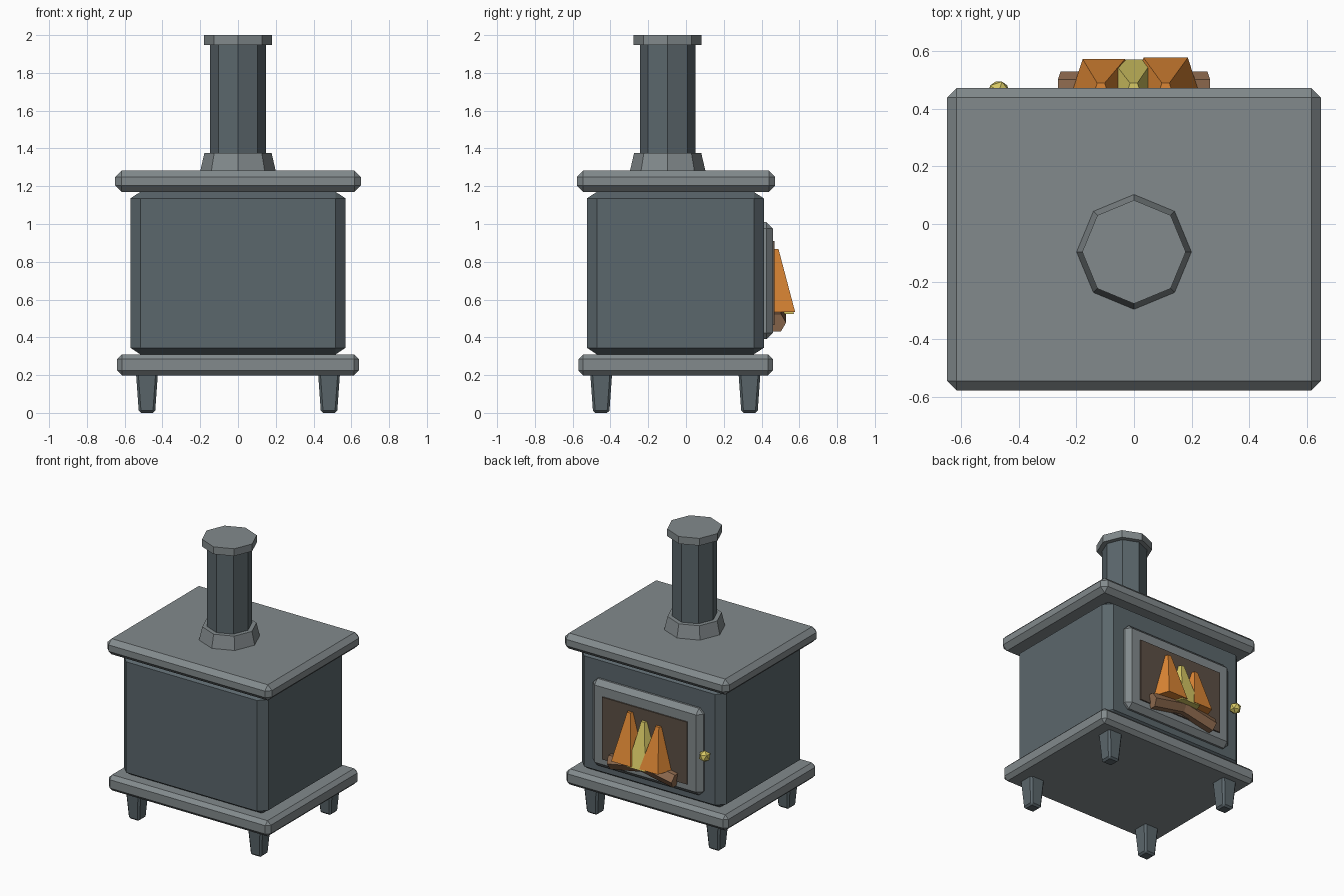
import bpy, bmesh, math
from mathutils import Matrix, Vector

cube = bpy.data.objects.get("Cube")
if cube:
    bpy.data.objects.remove(cube, do_unlink=True)


def material(name, rgb):
    m = bpy.data.materials.new(name)
    m.use_nodes = True
    m.diffuse_color = (*rgb, 1)
    m.node_tree.nodes["Principled BSDF"].inputs["Base Color"].default_value = (*rgb, 1)
    return m


dark_iron = material("dark iron", (0.105, 0.135, 0.15))
light_iron = material("light iron", (0.225, 0.255, 0.265))
soot = material("sooty brown", (0.11, 0.08, 0.06))
wood = material("log brown", (0.28, 0.15, 0.08))
orange = material("flame orange", (0.72, 0.24, 0.035))
yellow = material("flame yellow", (0.68, 0.58, 0.13))


def finish(name, bm, mat):
    bmesh.ops.recalc_face_normals(bm, faces=bm.faces)
    mesh = bpy.data.meshes.new(name)
    bm.to_mesh(mesh)
    bm.free()
    mesh.materials.append(mat)
    obj = bpy.data.objects.new(name, mesh)
    bpy.context.collection.objects.link(obj)
    return obj


def box(name, lo, hi, mat, bevel=0, taper=1, squash=1):
    """Chamfered box; taper narrows the foot, squash flattens the chamfer in z."""
    lo, hi = Vector(lo), Vector(hi)
    mid, size = (lo + hi) / 2, hi - lo
    bm = bmesh.new()
    bmesh.ops.create_cube(bm, size=1)
    for v in bm.verts:
        t = taper if v.co.z < 0 else 1
        v.co = (v.co.x * size.x * t, v.co.y * size.y * t, v.co.z * size.z / squash)
    if bevel:
        bmesh.ops.bevel(bm, geom=bm.edges[:], offset=bevel, segments=1, affect='EDGES')
    for v in bm.verts:
        v.co.z *= squash
        v.co += mid
    return finish(name, bm, mat)


def frustum(name, sides, r0, r1, height, mat, matrix, lean=0):
    """Straight or tapered prism standing on its origin, one corner towards -y."""
    bm = bmesh.new()
    rings = []
    for r, z, dx in ((r0, 0, 0), (r1, height, lean)):
        ring = []
        for i in range(sides):
            a = math.tau * i / sides - math.pi / 2
            ring.append(bm.verts.new((r * math.cos(a) + dx, r * math.sin(a), z)))
        bm.faces.new(ring)
        rings.append(ring)
    low, high = rings
    for i in range(sides):
        j = (i + 1) % sides
        bm.faces.new((low[i], low[j], high[j], high[i]))
    bm.transform(matrix)
    return finish(name, bm, mat)


# Cabinet with its base and top plates
box("cabinet", (-0.57, -0.525, 0.31), (0.57, 0.412, 1.17), dark_iron, 0.053, squash=0.65)
box("base_plate", (-0.64, -0.57, 0.198), (0.64, 0.46, 0.31), light_iron, 0.026)
box("top_plate", (-0.65, -0.578, 1.17), (0.65, 0.472, 1.282), light_iron, 0.033)

# Four tapered legs
for side, x in (("left", 0.482), ("right", -0.482)):
    for end, y in (("front", -0.449), ("back", 0.336)):
        box(f"{end}_{side}_leg", (x - 0.058, y - 0.058, 0), (x + 0.058, y + 0.058, 0.21),
            dark_iron, 0.012, taper=0.74)

# Octagonal flue with collar and cap
for name, r0, r1, z0, z1, mat in (
        ("flue_collar", 0.2, 0.178, 1.28, 1.375, light_iron),
        ("flue_pipe", 0.147, 0.147, 1.3, 1.96, dark_iron),
        ("flue_cap", 0.18, 0.18, 1.948, 2.0, light_iron)):
    frustum(name, 8, r0, r1, z1 - z0, mat, Matrix.Translation((0, -0.097, z0)))

# Door frame and sooty window
box("door_frame", (-0.435, 0.37, 0.39), (0.435, 0.46, 1.01), light_iron, 0.034)
box("door_window", (-0.335, 0.44, 0.465), (0.335, 0.469, 0.91), soot)

# Door knob
bm = bmesh.new()
bmesh.ops.create_icosphere(bm, subdivisions=1, radius=0.041,
                           matrix=Matrix.Translation((-0.47, 0.46, 0.7)))
finish("door_knob", bm, yellow)

# Two logs leaning on each other
for side, s in (("left", 1), ("right", -1)):
    place = (Matrix.Translation((s * 0.255, 0.475, 0.478))
             @ Matrix.Rotation(-s * math.radians(79), 4, 'Y'))
    frustum(f"{side}_log", 6, 0.055, 0.055, 0.28, wood, place)

# Three five-sided flames
for name, x, r, z0, z1, lean, mat in (
        ("left_flame", 0.11, 0.131, 0.533, 0.867, 0, orange),
        ("middle_flame", -0.005, 0.123, 0.523, 0.83, 0.004, yellow),
        ("right_flame", -0.105, 0.125, 0.533, 0.825, -0.01, orange)):
    frustum(name, 5, r, 0.022, z1 - z0, mat, Matrix.Translation((x, 0.472, z0)), lean)
